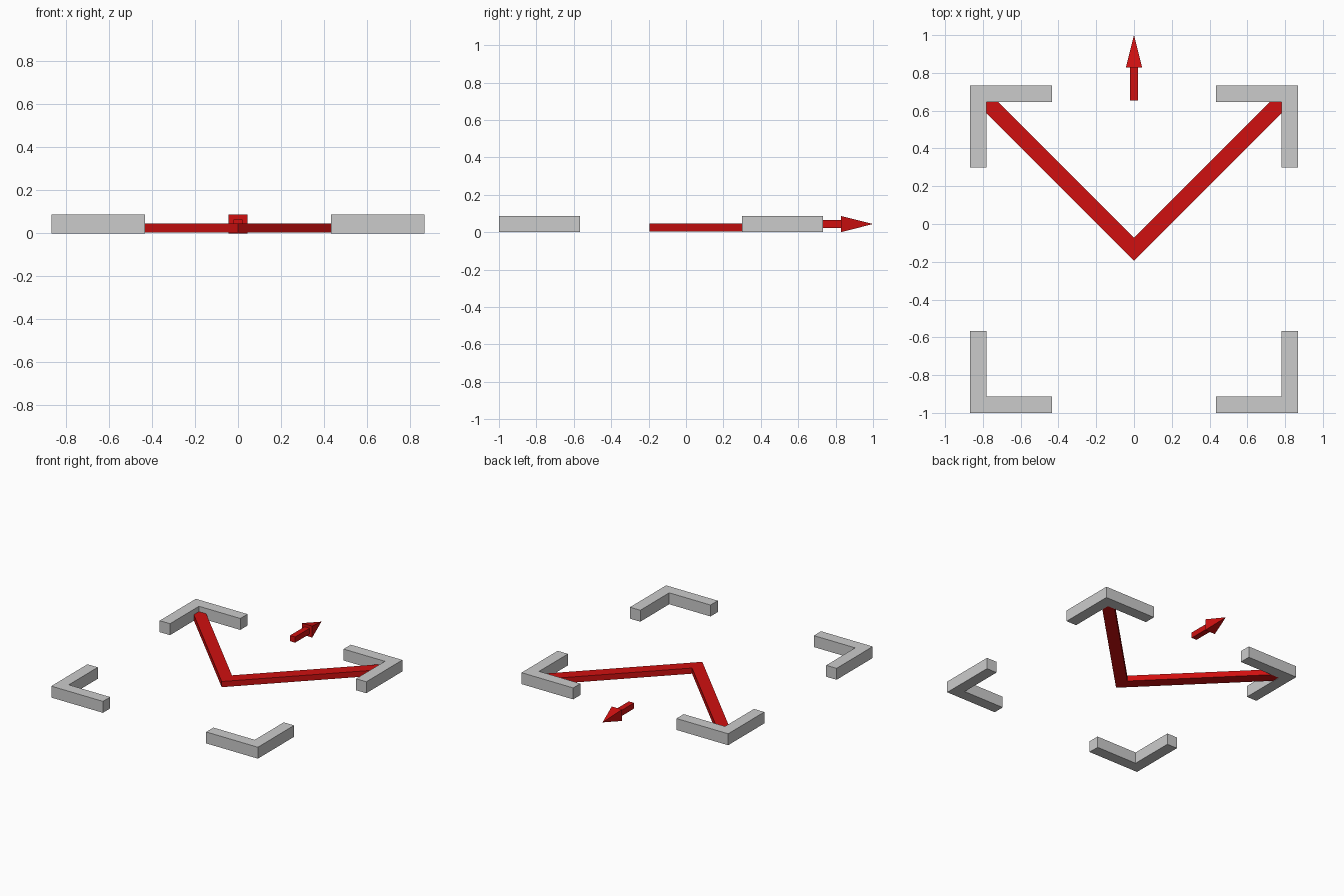
import bpy

if "Cube" in bpy.data.objects:
    bpy.data.objects.remove(bpy.data.objects["Cube"])

W = 0.0867           # bracket bar thickness
HX = 0.867           # half width of the frame
Y0, Y1 = -1.0, 0.733 # frame extent in y
ARM = 5 * W          # bracket arm length


def material(name, rgb):
    m = bpy.data.materials.new(name)
    m.diffuse_color = (*rgb, 1)
    m.use_nodes = True
    m.node_tree.nodes["Principled BSDF"].inputs["Base Color"].default_value = m.diffuse_color
    return m


GREY = material("light grey", (0.6, 0.6, 0.6))
RED = material("red", (0.63, 0.005, 0.005))


def make(name, verts, faces, mat):
    me = bpy.data.meshes.new(name)
    me.from_pydata(verts, [], faces)
    me.materials.append(mat)
    ob = bpy.data.objects.new(name, me)
    bpy.context.collection.objects.link(ob)
    return ob


def prism(name, outline, z0, z1, mat):
    """Extrude a counter-clockwise outline from z0 to z1."""
    n = len(outline)
    verts = [(x, y, z) for z in (z0, z1) for x, y in outline]
    faces = [list(range(n))[::-1], list(range(n, 2 * n))]
    faces += [(i, (i + 1) % n, n + (i + 1) % n, n + i) for i in range(n)]
    return make(name, verts, faces, mat)


# Four L-shaped corner brackets
L = [(0, 0), (ARM, 0), (ARM, W), (W, W), (W, ARM), (0, ARM)]
for sx, side in ((1, "left"), (-1, "right")):
    for sy, end in ((1, "front"), (-1, "back")):
        pts = [(sx * (x - HX), (Y0 + y) if sy > 0 else (Y1 - y)) for x, y in L]
        if sx * sy < 0:
            pts.reverse()
        prism(f"corner_bracket_{end}_{side}", pts, 0, W, GREY)

# V-shaped view lines meeting the inner corners of the back brackets
cx, cy = HX - W, Y1 - W
d = W / 2 ** 0.5 / 2     # half thickness along each axis at 45 degrees
apex = cy - cx
V = [(0, apex - 2 * d), (cx + d, cy - d), (cx - d, cy + d),
     (0, apex + 2 * d), (-cx + d, cy + d), (-cx - d, cy - d)]
prism("view_lines", V, 0.003, 0.046, RED)

# Direction arrow: square shaft and pyramid head
s, h, zc = W / 4, W / 2, W / 2
prism("arrow_shaft", [(-s, cy + 0.008), (s, cy + 0.008), (s, 0.828), (-s, 0.828)],
      zc - s, zc + s, RED)
make("arrow_head",
     [(-h, 0.828, 0), (h, 0.828, 0), (h, 0.828, W), (-h, 0.828, W), (0, 1, zc)],
     [(0, 1, 2, 3), (1, 0, 4), (2, 1, 4), (3, 2, 4), (0, 3, 4)], RED)
